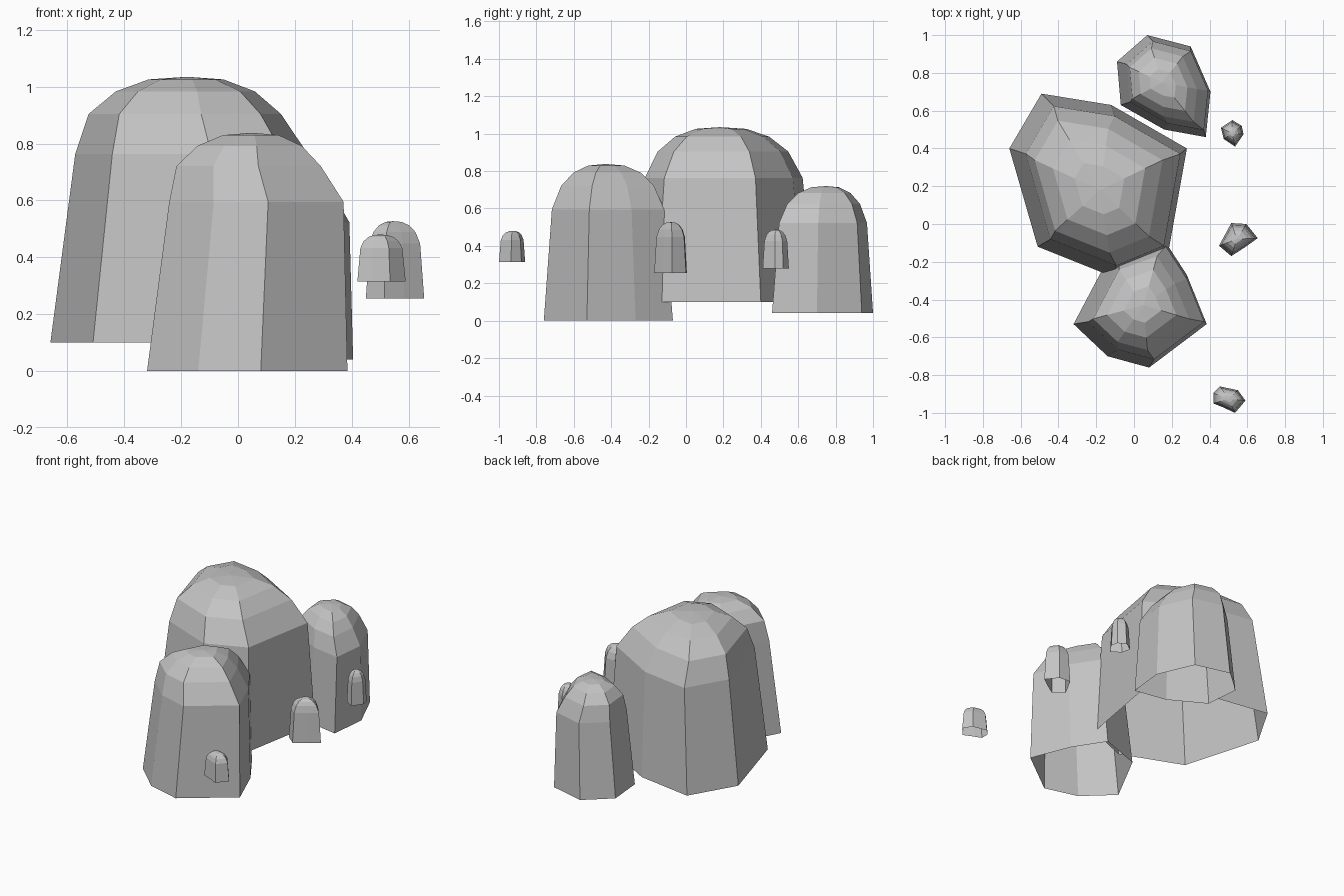
import bpy
import bmesh

cube = bpy.data.objects.get("Cube")
if cube:
    bpy.data.objects.remove(cube, do_unlink=True)

stone = bpy.data.materials.new("grey_stone")
stone.use_nodes = True
grey = (0.55, 0.55, 0.55, 1)
stone.diffuse_color = grey
stone.node_tree.nodes["Principled BSDF"].inputs["Base Color"].default_value = grey

# Domed boulder profile: height fraction, footprint scale
PROFILE = [(0, 1), (0.71, 0.87), (0.86, 0.72), (0.945, 0.52), (0.99, 0.28)]


def boulder(name, footprint, crown, base, top, shift=0.0):
    """Stack shrinking copies of the footprint up to the crown; base stays open."""
    bm = bmesh.new()
    cx, cy = crown
    rings = []
    for level, (t, s) in enumerate(PROFILE):
        dx = shift if level == 1 else 0
        rings.append([bm.verts.new((cx + (x - cx) * s + dx, cy + (y - cy) * s,
                                    base + (top - base) * t)) for x, y in footprint])
    tip = bm.verts.new((cx, cy, top))
    n = len(footprint)
    for i in range(n):
        j = (i + 1) % n
        for low, high in zip(rings, rings[1:]):
            bm.faces.new((low[i], low[j], high[j], high[i]))
        bm.faces.new((rings[-1][i], rings[-1][j], tip))
    mesh = bpy.data.meshes.new(name)
    bm.to_mesh(mesh)
    bm.free()
    mesh.materials.append(stone)
    obj = bpy.data.objects.new(name, mesh)
    bpy.context.collection.objects.link(obj)


# Large boulders, footprints counter-clockwise
boulder("large_boulder",
        [(-.66, .40), (-.51, -.12), (-.11, -.28), (.18, -.16),
         (.28, .40), (-.12, .63), (-.49, .69)],
        (-.18, .18), .10, 1.035, .025)
boulder("front_boulder",
        [(-.32, -.53), (-.14, -.70), (.08, -.76), (.385, -.53),
         (.28, -.27), (.15, -.07), (-.13, -.17)],
        (.05, -.43), 0, .838, .03)
boulder("back_boulder",
        [(-.07, .63), (.16, .50), (.38, .46), (.405, .70),
         (.30, .94), (.07, 1.0), (-.09, .86)],
        (.15, .75), .04, .72, .02)

# Small side stones
boulder("middle_stone",
        [(.45, -.115), (.515, -.17), (.585, -.125), (.655, -.075),
         (.595, 0), (.515, .005)],
        (.545, -.08), .255, .527)
boulder("rear_stone",
        [(.46, .51), (.475, .45), (.535, .41), (.58, .475),
         (.57, .52), (.52, .55)],
        (.52, .48), .28, .487)
boulder("front_stone",
        [(.42, -.95), (.47, -.97), (.535, -1.0), (.59, -.935),
         (.55, -.88), (.455, -.86), (.42, -.895)],
        (.50, -.925), .315, .48)
